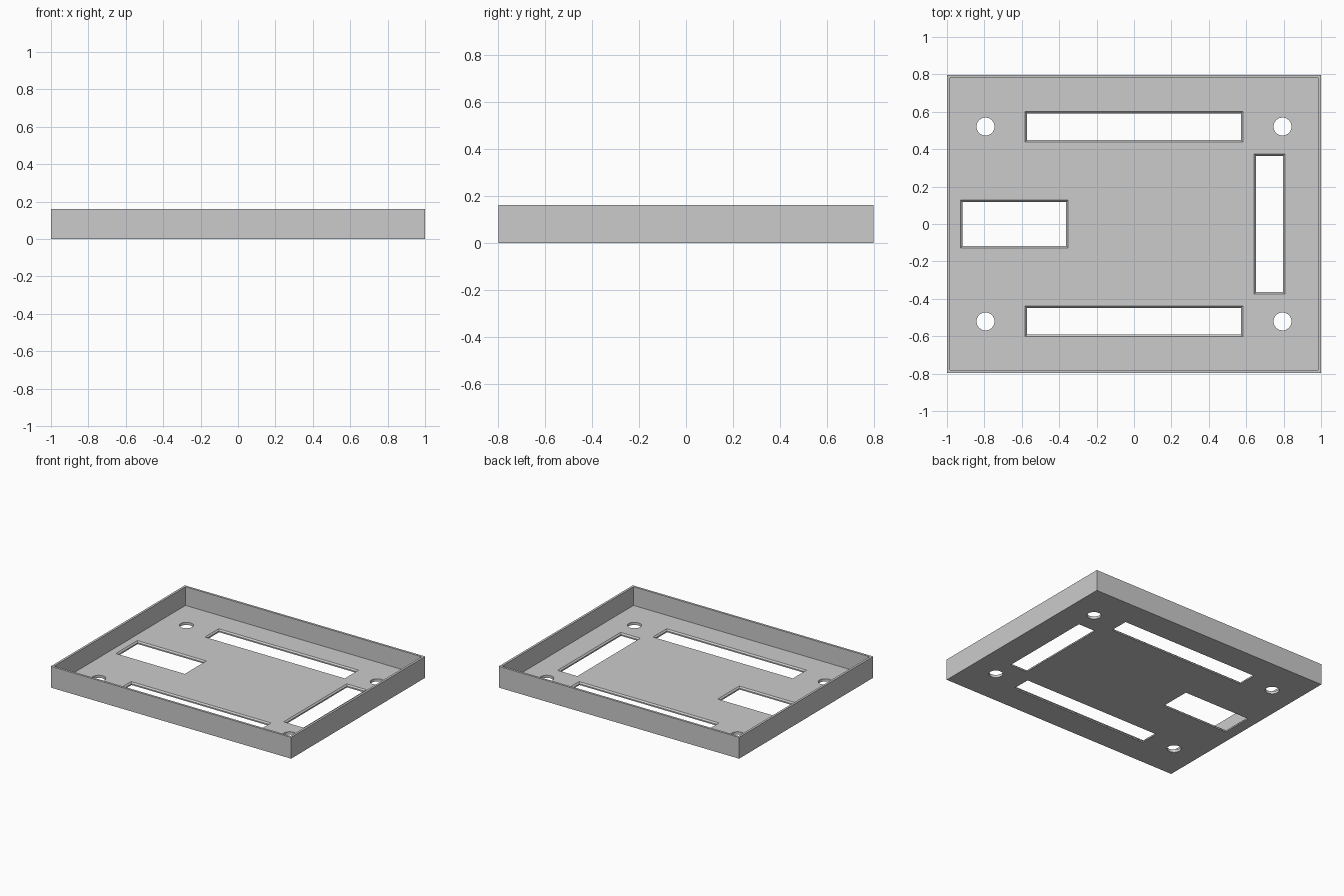
import bpy, bmesh, math

cube = bpy.data.objects.get("Cube")
if cube:
    bpy.data.objects.remove(cube, do_unlink=True)

HALF_X, HALF_Y, HEIGHT = 1.0, 0.797, 0.16
WALL, FLOOR, CHAMFER = 0.017, 0.02, 0.01

grey = bpy.data.materials.new("plain_grey")
grey.use_nodes = True
colour = (0.6, 0.6, 0.6, 1)
grey.diffuse_color = colour
grey.node_tree.nodes["Principled BSDF"].inputs["Base Color"].default_value = colour


def loft(name, rings):
    """Closed solid through a stack of matching rings."""
    bm = bmesh.new()
    loops = [[bm.verts.new(p) for p in ring] for ring in rings]
    bm.faces.new(loops[0][::-1])
    bm.faces.new(loops[-1])
    n = len(loops[0])
    for low, high in zip(loops, loops[1:]):
        for i in range(n):
            j = (i + 1) % n
            bm.faces.new((low[i], low[j], high[j], high[i]))
    bmesh.ops.recalc_face_normals(bm, faces=bm.faces)
    mesh = bpy.data.meshes.new(name)
    bm.to_mesh(mesh)
    bm.free()
    mesh.materials.append(grey)
    obj = bpy.data.objects.new(name, mesh)
    bpy.context.collection.objects.link(obj)
    return obj


def rect(cx, cy, hx, hy, z, grow=0):
    hx, hy = hx + grow, hy + grow
    return [(cx + sx * hx, cy + sy * hy, z)
            for sx, sy in ((-1, -1), (1, -1), (1, 1), (-1, 1))]


def circle(cx, cy, r, z, n=32):
    return [(cx + r * math.cos(math.tau * i / n),
             cy + r * math.sin(math.tau * i / n), z) for i in range(n)]


def slot_cutter(cx, cy, hx, hy):
    """Straight slot whose upper edge flares into a chamfer."""
    return loft("slot_cutter", [
        rect(cx, cy, hx, hy, -0.1),
        rect(cx, cy, hx, hy, FLOOR - CHAMFER),
        rect(cx, cy, hx, hy, FLOOR + CHAMFER, 2 * CHAMFER)])


# Outer block
tray = loft("tray", [rect(0, 0, HALF_X, HALF_Y, 0),
                     rect(0, 0, HALF_X, HALF_Y, HEIGHT)])

# Open cavity above the floor
cutters = [loft("cavity_cutter", [
    rect(0, 0, HALF_X - WALL, HALF_Y - WALL, FLOOR),
    rect(0, 0, HALF_X - WALL, HALF_Y - WALL, HEIGHT + 0.1)])]

# Front, back, left and right floor slots
for side in (-1, 1):
    cutters.append(slot_cutter(0, side * 0.52, 0.572, 0.072))
cutters.append(slot_cutter(0.724, 0, 0.072, 0.364))
cutters.append(slot_cutter(-0.64, 0, 0.277, 0.118))

# Corner screw holes
for sx in (-1, 1):
    for sy in (-1, 1):
        cutters.append(loft("hole_cutter", [
            circle(sx * 0.794, sy * 0.521, 0.048, -0.1),
            circle(sx * 0.794, sy * 0.521, 0.048, FLOOR + 0.03)]))

# Cut everything out, then bake the result and drop the cutters
for cutter in cutters:
    cutter.hide_render = True
    mod = tray.modifiers.new("cut", 'BOOLEAN')
    mod.operation = 'DIFFERENCE'
    mod.solver = 'EXACT'
    mod.object = cutter
bpy.context.view_layer.update()
graph = bpy.context.evaluated_depsgraph_get()
baked = bpy.data.meshes.new_from_object(tray.evaluated_get(graph))
tray.modifiers.clear()
tray.data = baked
for cutter in cutters:
    bpy.data.objects.remove(cutter, do_unlink=True)

# Smooth the round holes, keep the other edges sharp
bpy.ops.object.select_all(action='DESELECT')
tray.select_set(True)
bpy.context.view_layer.objects.active = tray
bpy.ops.object.shade_smooth_by_angle(angle=math.radians(30))
